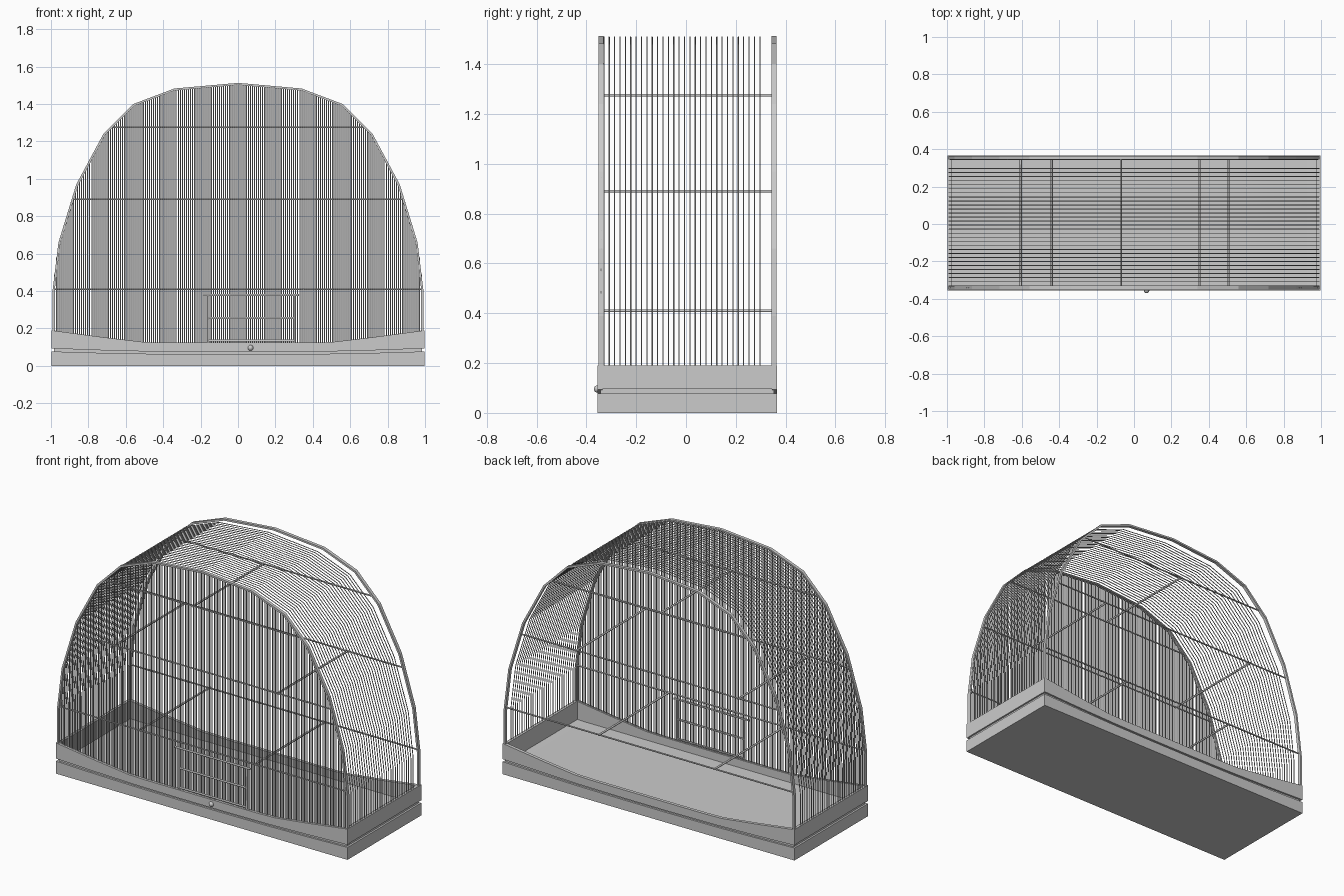
import bpy, bmesh, math
from mathutils import Vector

if "Cube" in bpy.data.objects:
    bpy.data.objects.remove(bpy.data.objects["Cube"])

# Half outline of the arched cage (x, z), from the right foot to the crown
HALF = [(.993, .13), (.993, .39), (.96, .66), (.865, .97), (.72, 1.24),
        (.56, 1.40), (.34, 1.483), (0, 1.513)]
ARCH = HALF + [(-x, z) for x, z in reversed(HALF[:-1])]
Y0, Y1 = -.355, .365          # outer front and back of the base
YF, YB = -.341, .354          # planes of the front and back hoops


def half_width(z):
    for (xa, za), (xb, zb) in zip(HALF, HALF[1:]):
        if za <= z <= zb:
            return xa + (xb - xa) * (z - za) / (zb - za)


def arch_height(x):
    x = abs(x)
    for (xa, za), (xb, zb) in zip(HALF[1:], HALF[2:]):
        if xb <= x <= xa:
            return za + (zb - za) * (xa - x) / (xa - xb)
    return .39


def finish(name, bm):
    bmesh.ops.recalc_face_normals(bm, faces=bm.faces)
    me = bpy.data.meshes.new(name)
    bm.to_mesh(me)
    bm.free()
    ob = bpy.data.objects.new(name, me)
    bpy.context.collection.objects.link(ob)
    return ob


def box(name, lo, hi):
    bm = bmesh.new()
    bmesh.ops.create_cube(bm, size=1)
    for v in bm.verts:
        v.co = [l + (h - l) * (c + .5) for l, h, c in zip(lo, hi, v.co)]
    return finish(name, bm)


def prism(name, outline, y0, y1):
    """Extrude an x-z outline along y."""
    bm = bmesh.new()
    face = bm.faces.new([bm.verts.new((x, y0, z)) for x, z in outline])
    out = bmesh.ops.extrude_face_region(bm, geom=[face])
    for v in out['geom']:
        if isinstance(v, bmesh.types.BMVert):
            v.co.y = y1
    return finish(name, bm)


def rods(name, paths, r):
    """One round wire per path, all in one mesh."""
    cu = bpy.data.curves.new(name, 'CURVE')
    cu.dimensions = '3D'
    cu.bevel_depth = r
    cu.bevel_resolution = 1
    cu.use_fill_caps = True
    for path in paths:
        sp = cu.splines.new('POLY')
        sp.points.add(len(path) - 1)
        for p, co in zip(sp.points, path):
            p.co = (*co, 1)
    ob = bpy.data.objects.new(name, cu)
    bpy.context.collection.objects.link(ob)
    bpy.ops.object.select_all(action='DESELECT')
    ob.select_set(True)
    bpy.context.view_layer.objects.active = ob
    bpy.ops.object.convert(target='MESH')
    return ob


def sym(half):
    """Mirror a right-to-centre edge into a full right-to-left edge."""
    return half + [(-x, z) for x, z in reversed(half)]


# Lower tray with a gently dipping top edge, and the floor inside it
tray_top = sym([(.997, .077), (.72, .069), (.45, .064), (.15, .062)])
prism("tray", tray_top + [(-.997, 0), (.997, 0)], Y0, Y1)
box("floor", (-.98, Y0 + .015, .02), (.98, Y1 - .015, .075))

# Upper rim: curved front and back panels, straight side panels
rim_top = sym([(.997, .19), (.72, .153), (.5, .127), (.38, .124)])
rim_low = sym([(.997, .093), (.72, .083), (.45, .076), (.15, .073)])
rim = rim_top + rim_low[::-1]
prism("rim_front", rim, Y0, Y0 + .02)
prism("rim_back", rim, Y1 - .02, Y1)
for s, side in ((-1, "left"), (1, "right")):
    xs = sorted((s * .977, s * .996))
    box("rim_" + side, (xs[0], Y0 + .02, .095), (xs[1], Y1 - .02, .19))
    # Recessed strip closing the gap between tray and rim
    xs = sorted((s * .977, s * .985))
    box("gap_strip_" + side, (xs[0], Y0 + .012, .06), (xs[1], Y1 - .012, .1))
for y, side in ((Y0 + .012, "front"), (Y1 - .02, "back")):
    box("gap_strip_" + side, (-.98, y, .05), (.98, y + .008, .098))

# Flat hoops framing the front and the open back
inner = [(x * .989, z if z < .2 else z - .011 * z / 1.513) for x, z in ARCH]
for name, y in (("front_hoop", YF), ("back_hoop", YB)):
    bm = bmesh.new()
    rings = []
    for (xo, zo), (xi, zi) in zip(ARCH, inner):
        rings.append([bm.verts.new(c) for c in (
            (xo, y - .01, zo), (xo, y + .01, zo), (xi, y + .01, zi), (xi, y - .01, zi))])
    for a, b in zip(rings, rings[1:]):
        for i in range(4):
            j = (i + 1) % 4
            bm.faces.new((a[i], a[j], b[j], b[i]))
    bm.faces.new(rings[0])
    bm.faces.new(rings[-1])
    finish(name, bm)

# Arched wires over the sides and roof
rods("arch_wires", [[(x * .996, -.33 + i * .0216, z - .004) for x, z in ARCH]
                    for i in range(30)], .0026)

# Upright wires of the front wall
N = 178
xs = [-.98 + 1.96 * i / N for i in range(N + 1)]
rods("front_wires", [[(x, YF, .1), (x, YF, arch_height(x) - .007)] for x in xs], .0028)

# Horizontal rails across the front wall and the open back at three levels
for i, z in enumerate((.41, .89, 1.275)):
    w = half_width(z) - .006
    rods("rail_%d" % (i + 1), [[(-w, y, z), (w, y, z)] for y in (YF + .006, YB - .006)], .0045)

# Perches running front to back
for i, (x, z) in enumerate(((-.605, .89), (.505, .89), (-.44, .41), (.35, .41), (-.07, 1.275))):
    rods("perch_%d" % (i + 1), [[(x, YF, z), (x, YB, z)]], .006)

# Front door frame
yd = YF - .004
rods("door_frame", [[(-.19, yd, .378), (.325, yd, .378)],
                    [(-.16, yd, .255), (.3, yd, .255)],
                    [(-.16, yd, .135), (.3, yd, .135)],
                    [(-.16, yd, .12), (-.16, yd, .378)],
                    [(.3, yd, .12), (.3, yd, .378)]], .006)

# Knob on the front rim
bpy.ops.mesh.primitive_uv_sphere_add(segments=16, ring_count=10, radius=.015,
                                     location=(.067, Y0, .096))
bpy.context.object.name = "knob"
bpy.ops.object.shade_smooth()
